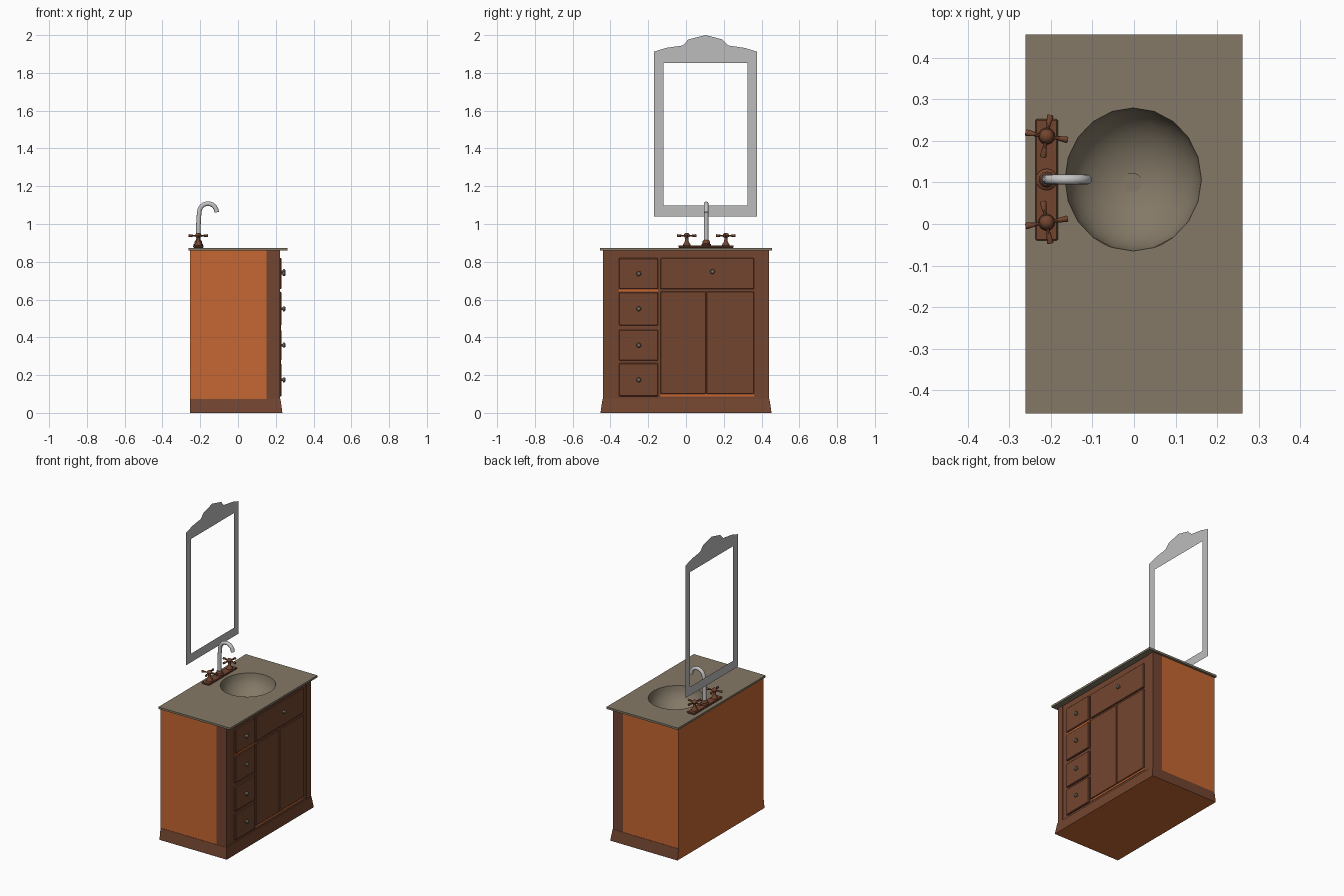
import bpy, bmesh, math
from mathutils import Vector, Matrix

if "Cube" in bpy.data.objects:
    bpy.data.objects.remove(bpy.data.objects["Cube"])


def mat(name, r, g, b):
    lin = lambda c: ((c / 255 + 0.055) / 1.055) ** 2.4
    m = bpy.data.materials.new(name)
    m.diffuse_color = (lin(r), lin(g), lin(b), 1)
    m.use_nodes = True
    m.node_tree.nodes["Principled BSDF"].inputs["Base Color"].default_value = m.diffuse_color
    return m


ORANGE = mat("orange wood", 198, 103, 50)
BROWN = mat("brown wood", 115, 69, 48)
STONE = mat("taupe stone", 132, 121, 103)
METAL = mat("light metal", 196, 196, 196)
GREY = mat("mirror frame grey", 188, 188, 188)


def finish(bm, name, *mats, smooth=False):
    me = bpy.data.meshes.new(name)
    bm.to_mesh(me)
    bm.free()
    ob = bpy.data.objects.new(name, me)
    bpy.context.collection.objects.link(ob)
    for m in mats:
        me.materials.append(m)
    if smooth:
        bpy.ops.object.select_all(action='DESELECT')
        ob.select_set(True)
        bpy.context.view_layer.objects.active = ob
        bpy.ops.object.shade_smooth_by_angle(angle=math.radians(40))
    return ob


def box(name, x, y, z, m, bevel=0):
    bm = bmesh.new()
    bmesh.ops.create_cube(bm, size=1)
    for v in bm.verts:
        v.co = [a[0] + (c + 0.5) * (a[1] - a[0]) for c, a in zip(v.co, (x, y, z))]
    if bevel:
        bmesh.ops.bevel(bm, geom=bm.edges[:], offset=bevel, segments=1, affect='EDGES')
    return finish(bm, name, m)


def lathe_into(bm, profile, n, matrix):
    """Revolve (radius, height) points about local z."""
    rings = []
    for r, h in profile:
        rings.append([bm.verts.new(matrix @ Vector((r * math.cos(2 * math.pi * i / n),
                      r * math.sin(2 * math.pi * i / n), h))) for i in range(n)])
    for a, b in zip(rings, rings[1:]):
        for i in range(n):
            j = (i + 1) % n
            bm.faces.new((a[i], a[j], b[j], b[i]))
    bm.faces.new(rings[0][::-1])
    bm.faces.new(rings[-1])


def lathe(name, profile, n, matrix, m):
    bm = bmesh.new()
    lathe_into(bm, profile, n, matrix)
    return finish(bm, name, m, smooth=True)


ALONG_X = Matrix.Rotation(math.pi / 2, 4, 'Y')

# Carcass: sides, back, front wall and brown corner stiles
box("back_panel", (-0.255, -0.245), (-0.44, 0.44), (0, 0.862), ORANGE)
box("front_panel", (0.2, 0.219), (-0.40, 0.40), (0.03, 0.862), BROWN)
for s, side in ((-1, "left"), (1, "right")):
    y = sorted((s * 0.44, s * 0.425))
    box(side + "_side_panel", (-0.25, 0.15), y, (0.03, 0.862), ORANGE)
    box(side + "_side_stile", (0.15, 0.22), y, (0.03, 0.862), BROWN)
    box(side + "_front_stile", (0.2, 0.223), sorted((s * 0.44, s * 0.395)), (0.03, 0.862), BROWN)

# Flared plinth, orange on its back and underside
bm = bmesh.new()
bmesh.ops.create_cube(bm, size=1)
for v in bm.verts:
    low = v.co.z < 0
    v.co = ((0.235 if low else 0.225) if v.co.x > 0 else -0.255,
            math.copysign(0.453 if low else 0.442, v.co.y), 0 if low else 0.073)
bm.normal_update()
for f in bm.faces:
    f.material_index = 1 if f.normal.x < -0.9 or f.normal.z < -0.9 else 0
finish(bm, "plinth", BROWN, ORANGE)

# Drawers and knobs
KNOB = [(0.006, 0), (0.006, 0.008), (0.013, 0.012), (0.013, 0.019), (0.008, 0.024)]


def knob(name, y, z):
    lathe(name, KNOB, 12, Matrix.Translation((0.227, y, z)) @ ALONG_X, STONE)


for i, (z0, z1) in enumerate(((0.655, 0.82), (0.462, 0.64), (0.277, 0.44), (0.087, 0.263))):
    box(f"drawer_{i + 1}", (0.21, 0.23), (-0.355, -0.147), (z0, z1), BROWN, 0.004)
    knob(f"drawer_knob_{i + 1}", -0.25, (z0, z0, z0, z0)[i] + (z1 - z0) / 2)

# False drawer front and two doors
box("sink_front", (0.21, 0.228), (-0.135, 0.36), (0.655, 0.82), BROWN, 0.003)
knob("sink_front_knob", 0.14, 0.748)
box("left_door", (0.21, 0.228), (-0.135, 0.106), (0.1, 0.642), BROWN, 0.003)
box("right_door", (0.21, 0.228), (0.109, 0.36), (0.1, 0.642), BROWN, 0.003)

# Orange wood showing in the gaps
box("drawer_gap", (0.217, 0.222), (-0.355, -0.147), (0.64, 0.655), ORANGE)
box("door_gap", (0.217, 0.222), (-0.135, 0.36), (0.088, 0.1), ORANGE)

# Countertop with a round hole: rim points joined to the slab outline
CX, CY, RX, RY, N = -0.002, 0.107, 0.164, 0.172, 20
X, Y, Z0, Z1 = 0.261, 0.455, 0.861, 0.874
bm = bmesh.new()
angles = [(2 * math.pi * i / N, True) for i in range(N)]
angles += [(math.atan2(sy * Y - CY, sx * X - CX) % (2 * math.pi), False)
           for sx in (-1, 1) for sy in (-1, 1)]
cols = []
for a, _ in sorted(angles):
    c, s = math.cos(a), math.sin(a)
    tx = ((X if c > 0 else -X) - CX) / c if abs(c) > 1e-6 else 9
    ty = ((Y if s > 0 else -Y) - CY) / s if abs(s) > 1e-6 else 9
    t = min(tx, ty)
    inner, outer = (CX + RX * c, CY + RY * s), (CX + t * c, CY + t * s)
    cols.append([bm.verts.new((*p, z)) for p, z in
                 ((inner, Z1), (outer, Z1), (outer, Z0), (inner, Z0))])
for a, b in zip(cols, cols[1:] + cols[:1]):
    for k in range(4):
        m = (k + 1) % 4
        bm.faces.new((a[k], a[m], b[m], b[k]))
bmesh.ops.recalc_face_normals(bm, faces=bm.faces[:])
finish(bm, "countertop", STONE)

# Basin bowl and drain
bowl = [(0.025, 0)] + [(math.sin(t * math.pi / 16), 1 - math.cos(t * math.pi / 16)) for t in range(1, 9)]
bm = bmesh.new()
rings = []
for r, h in bowl:
    rings.append([bm.verts.new((CX + r * RX * math.cos(2 * math.pi * i / N),
                 CY + r * RY * math.sin(2 * math.pi * i / N), Z1 - 0.14 * (1 - h))) for i in range(N)])
for a, b in zip(rings, rings[1:]):
    for i in range(N):
        j = (i + 1) % N
        bm.faces.new((a[i], b[i], b[j], a[j])[::-1])
bm.faces.new(rings[0])
bmesh.ops.recalc_face_normals(bm, faces=bm.faces[:])
if rings[0][0].link_faces[0].normal.z < 0:
    bmesh.ops.reverse_faces(bm, faces=bm.faces[:])
finish(bm, "basin", STONE, smooth=True)
lathe("drain", [(0.023, 0), (0.023, 0.006)], 20, Matrix.Translation((-0.004, 0.1, 0.733)), STONE)

# Faucet plate, pillars and cross handles
FX = -0.21
box("faucet_plate", (-0.237, -0.183), (-0.04, 0.252), (Z1, 0.887), BROWN, 0.003)
lathe("spout_collar", [(0.026, 0), (0.026, 0.008), (0.019, 0.013), (0.019, 0.024), (0.014, 0.03)], 16,
      Matrix.Translation((FX, 0.107, 0.884)), BROWN)
for name, y, turn in (("left", 0.004, 10), ("right", 0.211, -10)):
    bm = bmesh.new()
    T = Matrix.Translation((FX, y, 0.886))
    lathe_into(bm, [(0.02, 0), (0.02, 0.006), (0.015, 0.012), (0.009, 0.024), (0.008, 0.042),
                    (0.016, 0.046), (0.018, 0.053), (0.013, 0.063), (0.005, 0.067)], 14, T)
    for k in range(4):
        R = Matrix.Rotation(math.radians(turn + 90 * k), 4, 'Z')
        lathe_into(bm, [(0.004, 0), (0.004, 0.02), (0.008, 0.049), (0.006, 0.052)], 8,
                   Matrix.Translation((FX, y, 0.938)) @ R @ ALONG_X)
    finish(bm, name + "_handle", BROWN, smooth=True)

# Gooseneck spout, swept along an arc
path = [(FX, 0.9), (FX, 0.98), (-0.208, 1.03)]
path += [(-0.159 - 0.046 * math.cos(math.radians(a)), 1.062 + 0.046 * math.sin(math.radians(a)))
         for a in range(0, 181, 20)]
bm = bmesh.new()
rings = []
for i, (x, z) in enumerate(path):
    p, q = path[max(i - 1, 0)], path[min(i + 1, len(path) - 1)]
    d = Vector((q[0] - p[0], 0, q[1] - p[1])).normalized()
    u = Vector((d.z, 0, -d.x))
    w = 0.012
    rings.append([bm.verts.new(Vector((x, 0.107, z)) + w * (u * math.cos(t * math.pi / 6)
                 + Vector((0, 1, 0)) * math.sin(t * math.pi / 6))) for t in range(12)])
for a, b in zip(rings, rings[1:]):
    for i in range(12):
        j = (i + 1) % 12
        bm.faces.new((a[i], a[j], b[j], b[i]))
bm.faces.new(rings[0])
bm.faces.new(rings[-1])
bmesh.ops.recalc_face_normals(bm, faces=bm.faces[:])
finish(bm, "spout", METAL, smooth=True)

# Flat mirror frame with a crested top: half outline, mirrored
OUTER = [(0, 1.04), (0.273, 1.04), (0.273, 1.912), (0.21, 1.932), (0.12, 1.945), (0.09, 1.977), (0, 2.0)]
INNER = [(0, 1.097), (0.223, 1.097), (0.223, 1.852), (0.18, 1.852), (0.12, 1.852), (0.09, 1.852), (0, 1.852)]
bm = bmesh.new()
for s in (-1, 1):
    o, n = [[bm.verts.new((-0.259, 0.103 + s * y, z)) for y, z in pts] for pts in (OUTER, INNER)]
    for i in range(6):
        f = (o[i], o[i + 1], n[i + 1], n[i])
        bm.faces.new(f if s > 0 else f[::-1])
bmesh.ops.remove_doubles(bm, verts=bm.verts[:], dist=1e-5)
finish(bm, "mirror_frame", GREY)
